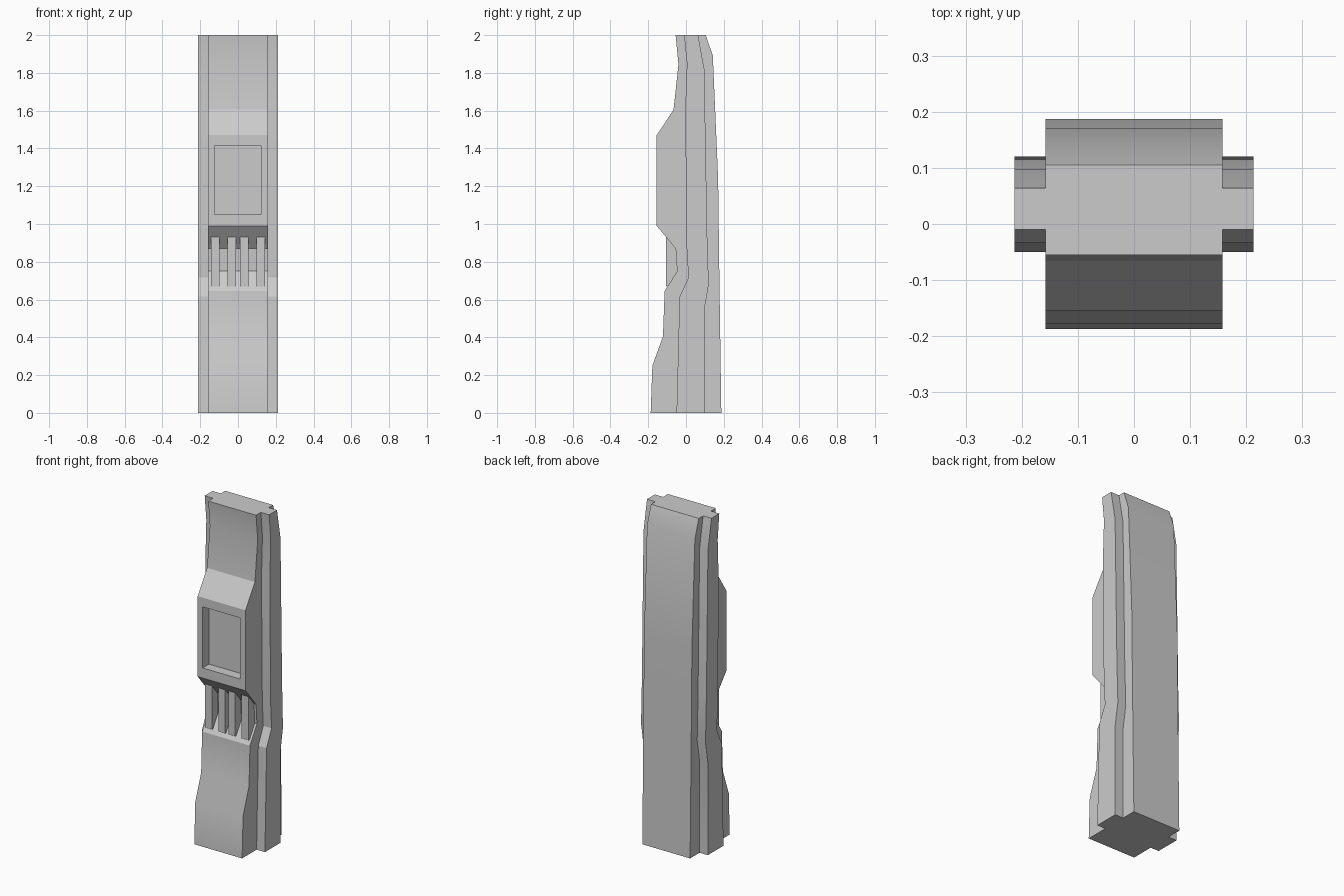
import bpy, bmesh, math

if "Cube" in bpy.data.objects:
    bpy.data.objects.remove(bpy.data.objects["Cube"])


def extrude_profile(name, profile, x0, x1):
    """Extrude a (y, z) outline along x."""
    bm = bmesh.new()
    face = bm.faces.new([bm.verts.new((x0, y, z)) for y, z in profile])
    res = bmesh.ops.extrude_face_region(bm, geom=[face])
    verts = [v for v in res["geom"] if isinstance(v, bmesh.types.BMVert)]
    bmesh.ops.translate(bm, verts=verts, vec=(x1 - x0, 0, 0))
    bmesh.ops.recalc_face_normals(bm, faces=bm.faces)
    mesh = bpy.data.meshes.new(name)
    bm.to_mesh(mesh)
    bm.free()
    ob = bpy.data.objects.new(name, mesh)
    bpy.context.collection.objects.link(ob)
    return ob


def box_profile(y0, y1, z0, z1):
    return [(y0, z0), (y1, z0), (y1, z1), (y0, z1)]


def activate(ob):
    bpy.ops.object.select_all(action='DESELECT')
    ob.select_set(True)
    bpy.context.view_layer.objects.active = ob


def mirror_x(ob):
    ob.modifiers.new("mirror", 'MIRROR').use_axis = (True, False, False)
    activate(ob)
    bpy.ops.object.modifier_apply(modifier="mirror")


def smooth(ob):
    activate(ob)
    bpy.ops.object.shade_smooth_by_angle(angle=math.radians(20))


# main column: front outline going up, then back outline going down
front = [(-.187, 0), (-.178, .25), (-.122, .405), (-.113, .645), (-.047, .75),
         (-.055, .87), (-.155, .99), (-.155, 1.47), (-.066, 1.605),
         (-.04, 1.845), (-.055, 2)]
back = [(.105, 2), (.142, 1.89), (.17, 1.24), (.176, .76), (.187, 0)]
column = extrude_profile("column_body", front + back, -.158, .158)

# recessed rectangular panel in the front block
cutter = extrude_profile("panel_cutter", box_profile(-.25, -.095, 1.05, 1.415), -.125, .123)
cutter.hide_render = True
cut = column.modifiers.new("panel", 'BOOLEAN')
cut.operation, cut.object, cut.solver = 'DIFFERENCE', cutter, 'EXACT'
activate(column)
bpy.ops.object.modifier_apply(modifier="panel")
bpy.data.objects.remove(cutter)
smooth(column)

# stepped side rails
rail_front = [(-.05, 0), (-.034, .615), (.013, .716), (.004, .865),
              (-.004, 1.6), (.005, 1.85), (-.01, 2)]
rail_back = [(.064, 2), (.097, 1.82), (.112, .945), (.12, .68), (.098, .55), (.098, 0)]
rails = extrude_profile("side_rails", rail_front + rail_back, .158, .213)
mirror_x(rails)
smooth(rails)

# four vertical vent fins below the block
fin = [(-.106, .67), (-.03, .68), (-.03, .93), (-.106, .933)]
for name, x0, x1 in (("inner_vent_fins", .011, .056), ("outer_vent_fins", .098, .144)):
    mirror_x(extrude_profile(name, fin, x0, x1))
